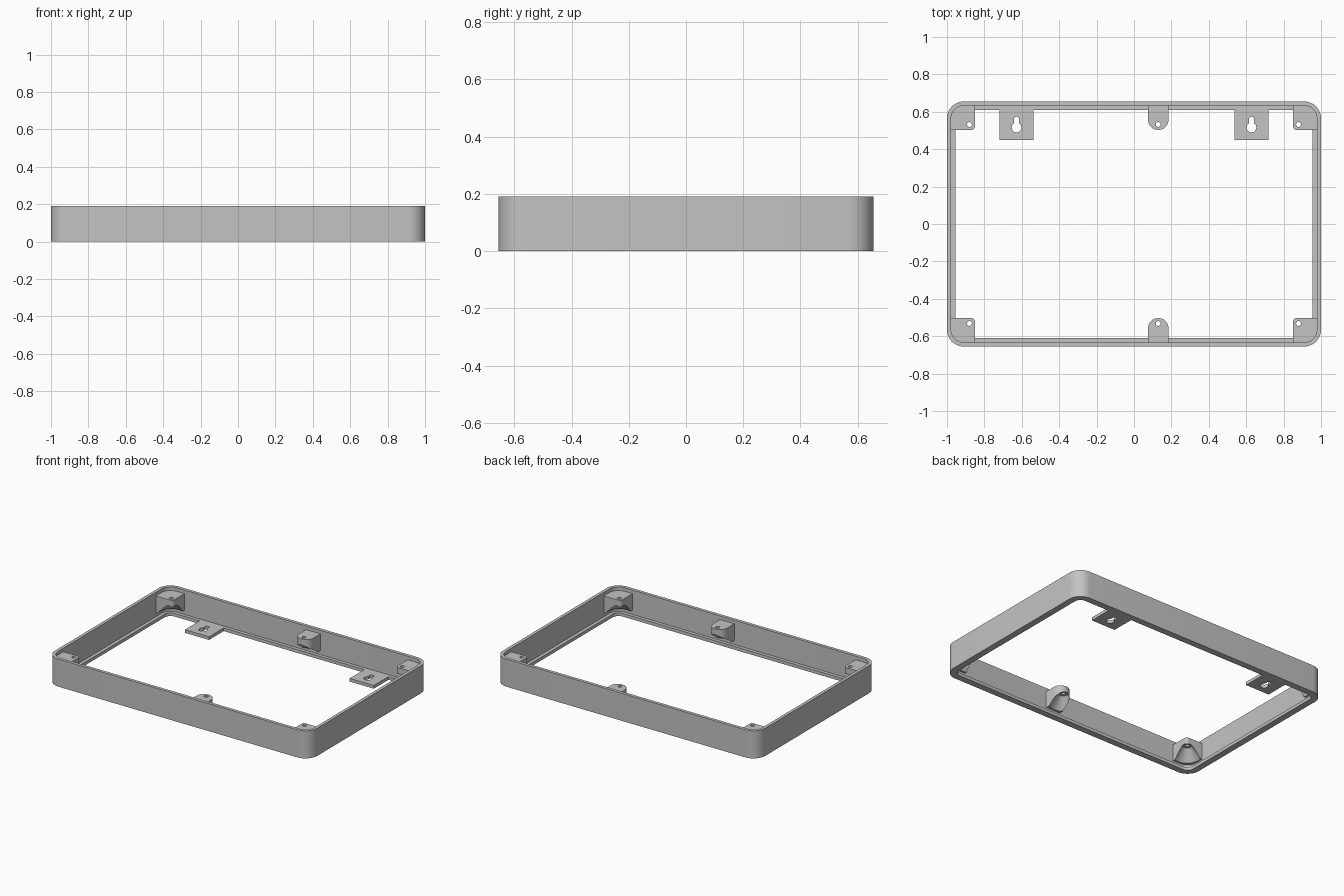
import bpy, bmesh
from math import sin, cos, pi, radians

if "Cube" in bpy.data.objects:
    bpy.data.objects.remove(bpy.data.objects["Cube"])

grey = bpy.data.materials.new("light grey")
grey.use_nodes = True
grey.diffuse_color = (0.55, 0.55, 0.55, 1)
grey.node_tree.nodes["Principled BSDF"].inputs["Base Color"].default_value = (0.55, 0.55, 0.55, 1)


def rounded(x0, x1, y0, y1, radii, steps=10):
    """Rounded rectangle; radii run from the (x1, y1) corner anticlockwise."""
    corners = [(x1, y1, -1, -1), (x0, y1, 1, -1), (x0, y0, 1, 1), (x1, y0, -1, 1)]
    pts = []
    for i, ((x, y, dx, dy), r) in enumerate(zip(corners, radii)):
        for k in range(steps + 1 if r else 1):
            a = (i + k / steps) * pi / 2
            pts.append((x + r * (dx + cos(a)), y + r * (dy + sin(a))) if r else (x, y))
    return pts


def circle(x, y, r, n=32):
    return [(x + r * cos(2 * pi * k / n), y + r * sin(2 * pi * k / n)) for k in range(n)]


def loft(name, rings, capped=True):
    """Bridge (points, z) rings; capped gives a solid, otherwise a closed loop."""
    bm = bmesh.new()
    loops = [[bm.verts.new((x, y, z)) for x, y in pts] for pts, z in rings]
    pairs = list(zip(loops, loops[1:]))
    if capped:
        bm.faces.new(loops[0])
        bm.faces.new(loops[-1])
    else:
        pairs.append((loops[-1], loops[0]))
    for a, b in pairs:
        for i in range(len(a)):
            bm.faces.new((a[i - 1], a[i], b[i], b[i - 1]))
    bmesh.ops.remove_doubles(bm, verts=bm.verts, dist=1e-5)
    bmesh.ops.recalc_face_normals(bm, faces=bm.faces)
    mesh = bpy.data.meshes.new(name)
    bm.to_mesh(mesh)
    bm.free()
    mesh.materials.append(grey)
    obj = bpy.data.objects.new(name, mesh)
    bpy.context.collection.objects.link(obj)
    return obj


def activate(obj):
    bpy.ops.object.select_all(action="DESELECT")
    obj.select_set(True)
    bpy.context.view_layer.objects.active = obj


def cut(obj, cutter):
    cutter.hide_render = True
    mod = obj.modifiers.new("cut", "BOOLEAN")
    mod.operation, mod.solver, mod.object = "DIFFERENCE", "EXACT", cutter
    activate(obj)
    bpy.ops.object.modifier_apply(modifier=mod.name)
    bpy.data.objects.remove(cutter)


def smooth(obj):
    activate(obj)
    bpy.ops.object.shade_smooth_by_angle(angle=radians(30))


HX, HY, TOP, LIP = 1.0, 0.655, 0.19, 0.022


def inset(d):
    return rounded(-HX + d, HX - d, -HY + d, HY - d, [0.09 - d] * 4)


# Frame wall with a small inward lip at the bottom
outer, inner, lip = inset(0), inset(0.022), inset(0.045)
smooth(loft("frame", [(outer, 0), (outer, TOP), (inner, TOP),
                      (inner, LIP), (lip, LIP), (lip, 0)], capped=False))


# Screw boss: block with a conical hollow below and a screw hole
def boss(name, profile, hx, hy, sx, sy):
    pts = [(x * sx, y * sy) for x, y in profile]
    hx, hy = hx * sx, hy * sy
    obj = loft(name, [(pts, 0.05), (pts, 0.165)])
    cut(obj, loft("cone_cutter", [(circle(hx, hy, 0.105), 0.03), (circle(hx, hy, 0.028), 0.125)]))
    cut(obj, loft("hole_cutter", [(circle(hx, hy, 0.013), 0.1), (circle(hx, hy, 0.013), 0.2)]))
    smooth(obj)


corner = rounded(0.85, 0.985, 0.503, 0.64, [0.073, 0, 0.02, 0])
middle = rounded(0.075, 0.185, 0.503, 0.64, [0, 0, 0.055, 0.055])
for sy, end in ((-1, "front"), (1, "back")):
    boss(end + "_middle_boss", middle, 0.13, 0.532, 1, sy)
    for sx, side in ((-1, "right"), (1, "left")):
        boss(f"{end}_{side}_corner_boss", corner, 0.88, 0.532, sx, sy)

# Hanging tabs with keyholes on the back lip
for sx, side in ((-1, "right"), (1, "left")):
    cx = 0.628 * sx
    plate = rounded(cx - 0.092, cx + 0.092, 0.45, HY - 0.045, [0] * 4)
    tab = loft(side + "_hanging_tab", [(plate, 0), (plate, LIP)])
    slot = rounded(cx - 0.014, cx + 0.014, 0.51, 0.574, [0.0139] * 4)
    for shape in (circle(cx, 0.516, 0.026), slot):
        cut(tab, loft("keyhole_cutter", [(shape, -0.05), (shape, 0.08)]))
    smooth(tab)
